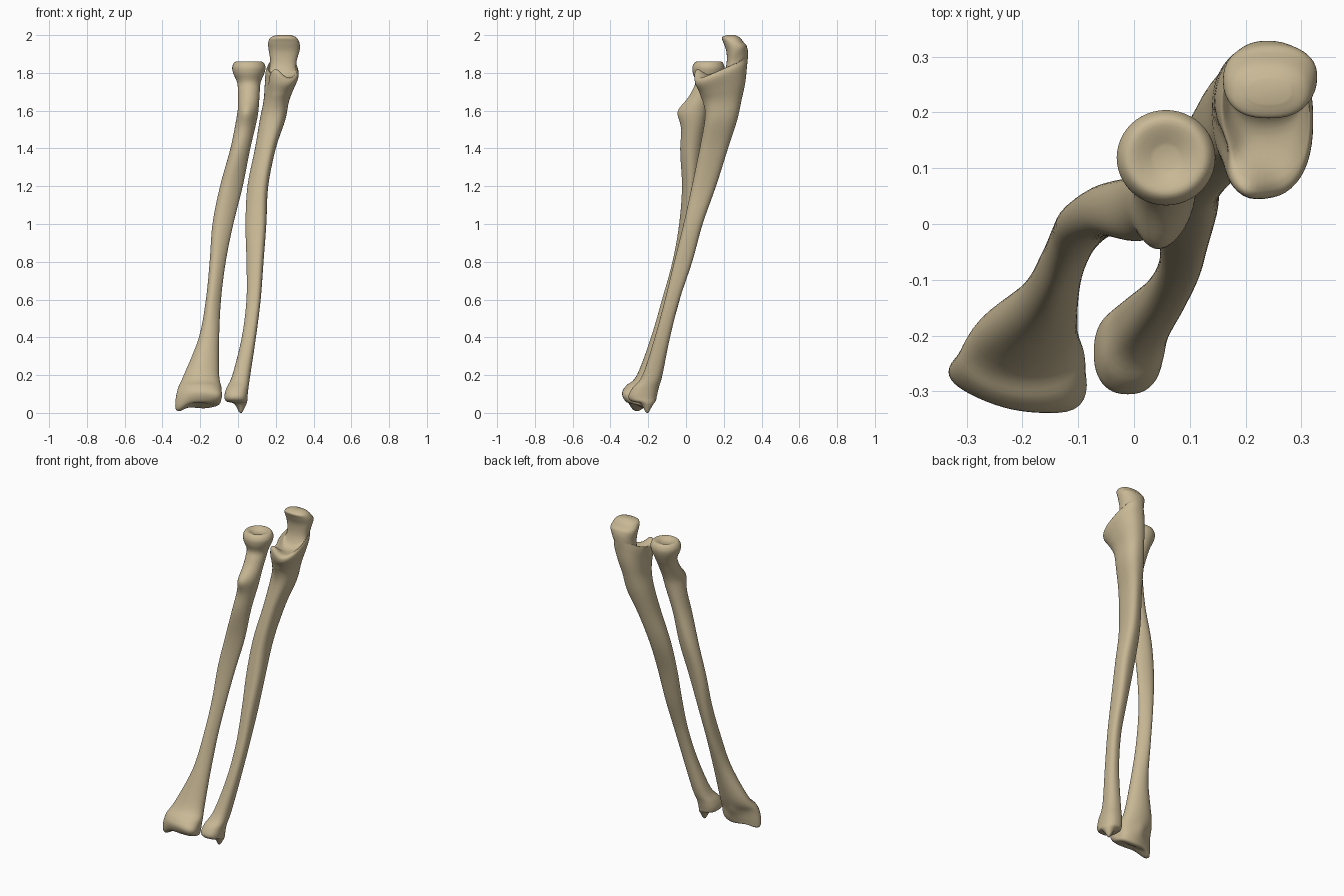
import bpy
import bmesh
from math import cos, sin, pi, exp, copysign
from mathutils import Vector

SIDES = 48
STEPS = 5

default_cube = bpy.data.objects.get("Cube")
if default_cube:
    bpy.data.objects.remove(default_cube, do_unlink=True)

# Single bone colour
bone = bpy.data.materials.new("bone")
bone.use_nodes = True
colour = (0.58, 0.48, 0.30, 1.0)
bone.diffuse_color = colour
shader = bone.node_tree.nodes["Principled BSDF"]
shader.inputs["Base Color"].default_value = colour
shader.inputs["Roughness"].default_value = 0.7


def smooth_sections(sections):
    """Run a Catmull-Rom curve through the cross-sections."""
    padded = [(list(section) + [0, 0])[:7] for section in sections]
    last = len(padded) - 1
    result = []
    for i in range(last):
        before, start = padded[max(i - 1, 0)], padded[i]
        end, after = padded[i + 1], padded[min(i + 2, last)]
        for step in range(STEPS):
            t = step / STEPS
            result.append([
                b + t * (c - a) / 2
                + t * t * (a - 2.5 * b + 2 * c - d / 2)
                + t ** 3 * (1.5 * (b - c) + (d - a) / 2)
                for a, b, c, d in zip(before, start, end, after)])
    result.append(padded[last])
    return result


def power(value, exponent):
    return copysign(abs(value) ** exponent, value)


def loft_bone(name, sections, bumps, exponent):
    """Loft ovals given as (z, x min, x max, y min, y max, pinch, slant).

    Pinch narrows the +x side; slant raises the back. Both may be left out."""
    bm = bmesh.new()
    rings = []
    for z, x0, x1, y0, y1, pinch, slant in smooth_sections(sections):
        ring = []
        for k in range(SIDES):
            angle = 2 * pi * k / SIDES
            u = power(cos(angle), exponent)
            v = power(sin(angle), exponent)
            depth = v * (1 - pinch * u) * (y1 - y0)
            ring.append(bm.verts.new(((x0 + x1 + u * (x1 - x0)) / 2,
                                      (y0 + y1 + depth) / 2,
                                      z + slant * v)))
        rings.append(ring)
    for low, high in zip(rings, rings[1:]):
        for k in range(SIDES):
            n = (k + 1) % SIDES
            bm.faces.new((low[k], low[n], high[n], high[k]))
    bm.faces.new(rings[0][::-1])
    bm.faces.new(rings[-1])

    # Soft local pushes for processes, tubercles and notches
    for centre, reach, push in bumps:
        for vert in bm.verts:
            distance = (vert.co - Vector(centre)).length
            vert.co += Vector(push) * exp(-(distance / reach) ** 2)

    bmesh.ops.recalc_face_normals(bm, faces=bm.faces)
    mesh = bpy.data.meshes.new(name)
    bm.to_mesh(mesh)
    bm.free()
    mesh.materials.append(bone)
    for face in mesh.polygons:
        face.use_smooth = True
    obj = bpy.data.objects.new(name, mesh)
    bpy.context.collection.objects.link(obj)


# Radius: broad wrist end, bowed shaft, tuberosity, neck and dished round head
radius_sections = [
    (.055, -.23, -.17, -.275, -.25, 0, -.005),
    (.045, -.31, -.10, -.315, -.21, -.15, -.015),
    (.08, -.325, -.08, -.335, -.195, -.25, -.025),
    (.13, -.318, -.085, -.315, -.18, -.2, -.015),
    (.2, -.287, -.10, -.26, -.14),
    (.4, -.207, -.10, -.185, -.09, .1),
    (.6, -.17, -.09, -.125, -.035, .3),
    (.8, -.15, -.065, -.07, .01, .3),
    (1, -.135, -.025, -.035, .04, .25),
    (1.2, -.095, .025, -.02, .07, .25),
    (1.4, -.04, .065, -.03, .085, .15),
    (1.55, -.01, .10, -.015, .105),
    (1.62, 0, .11, -.005, .12),
    (1.7, 0, .115, .03, .155),
    (1.75, -.005, .12, .05, .18),
    (1.8, -.026, .14, .036, .20),
    (1.835, -.03, .145, .035, .203),
    (1.86, -.01, .125, .055, .185),
    (1.845, .035, .08, .095, .14),
]
radius_bumps = [
    ((-.305, -.265, .06), .045, (-.01, 0, -.04)),
    ((-.18, -.25, .04), .05, (0, 0, -.012)),
    ((-.12, -.31, .09), .04, (.01, -.01, 0)),
    ((-.2, -.19, .12), .04, (0, .012, 0)),
    ((-.08, -.25, .08), .04, (-.012, 0, 0)),
    ((.035, -.01, 1.59), .06, (0, -.035, 0)),
]
loft_bone("radius_bone", radius_sections, radius_bumps, 1)

# Ulna: small wrist head, shaft, coronoid shelf, notch and hooked olecranon
ulna_sections = [
    (.055, -.02, .01, -.24, -.21),
    (.06, -.06, .045, -.285, -.165),
    (.085, -.072, .05, -.305, -.155),
    (.13, -.062, .055, -.285, -.145),
    (.2, -.03, .065, -.23, -.125),
    (.4, .02, .095, -.165, -.085, -.1),
    (.6, .045, .12, -.11, -.035, -.2),
    (.8, .045, .135, -.06, .03, -.3),
    (1, .04, .15, -.01, .085, -.3),
    (1.2, .05, .16, .035, .155, -.3),
    (1.4, .09, .20, .075, .22, -.2),
    (1.55, .115, .25, .10, .27, -.1),
    (1.65, .135, .27, .10, .295, 0, .01),
    (1.72, .14, .295, .08, .314, 0, .03),
    (1.785, .143, .32, .05, .323, 0, .05),
    (1.82, .155, .315, .065, .327, 0, .055),
    (1.835, .168, .308, .17, .328, 0, .06),
    (1.875, .17, .312, .21, .327, 0, .045),
    (1.925, .162, .327, .215, .32, 0, .02),
    (1.96, .16, .325, .198, .307),
    (1.987, .172, .31, .19, .285),
    (2, .205, .28, .215, .26),
]
ulna_bumps = [
    ((.015, -.205, .06), .025, (0, 0, -.06)),
    ((.2, .06, 1.78), .045, (0, -.01, .06)),
    ((.14, .14, 1.77), .045, (.02, 0, 0)),
    ((.2, .08, 1.66), .05, (0, -.012, 0)),
]
loft_bone("ulna_bone", ulna_sections, ulna_bumps, .85)
